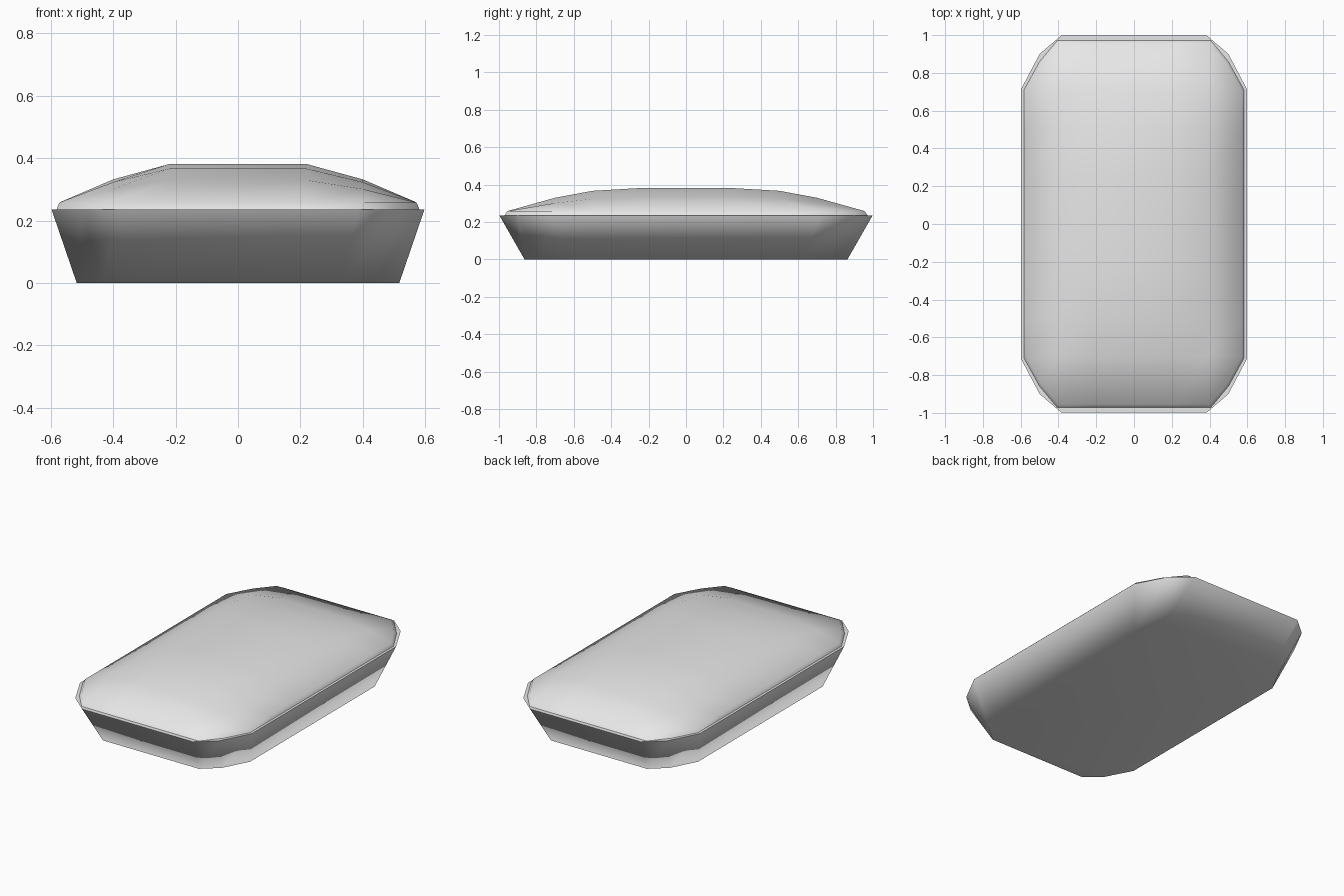
import bpy
import bmesh

cube = bpy.data.objects.get("Cube")
if cube:
    bpy.data.objects.remove(cube, do_unlink=True)

grey = bpy.data.materials.new("light grey")
grey.use_nodes = True
grey.diffuse_color = (0.8, 0.8, 0.8, 1)
grey.node_tree.nodes["Principled BSDF"].inputs["Base Color"].default_value = (0.8, 0.8, 0.8, 1)

RIM = 0.235


def finish(name, bm):
    bmesh.ops.recalc_face_normals(bm, faces=bm.faces)
    for f in bm.faces:
        f.smooth = True
    mesh = bpy.data.meshes.new(name)
    bm.to_mesh(mesh)
    bm.free()
    mesh.materials.append(grey)
    obj = bpy.data.objects.new(name, mesh)
    bpy.context.collection.objects.link(obj)
    return obj


# Tray: cut-corner outline flaring from the base up to a sharp rim
corner = [(0.597, 0.715), (0.5, 0.9), (0.385, 0.998)]
outline = []
for sx, sy in ((1, 1), (-1, 1), (-1, -1), (1, -1)):
    pts = corner if sx * sy > 0 else corner[::-1]
    outline += [(sx * x, sy * y) for x, y in pts]

bm = bmesh.new()
rings = [[bm.verts.new((x * s, y * s, z)) for x, y in outline]
         for s, z in ((0.865, 0), (1, RIM))]
for i in range(len(outline)):
    j = (i + 1) % len(outline)
    bm.faces.new((rings[0][i], rings[0][j], rings[1][j], rings[1][i]))
bm.faces.new(rings[0])
top = bm.faces.new(rings[1])
for e in top.edges:
    e.smooth = False
tray = finish("tray", bm)
mod = tray.modifiers.new("flat base shading", "WEIGHTED_NORMAL")
mod.mode = "FACE_AREA"
mod.keep_sharp = True

# Domed cushion: coarse grid whose height falls off towards every side
across = [(0.22, 1), (0.4, 0.6), (0.572, 0)]
along = [(0.25, 1), (0.5, 0.88), (0.7, 0.58), (0.955, 0)]


def both_sides(half):
    return [(-p, h) for p, h in reversed(half)] + half


bm = bmesh.new()
grid = []
for y, hy in both_sides(along):
    row = []
    for x, hx in both_sides(across):
        px, py = x, y
        if hx == 0 and hy == 0:          # pull in the four corners
            px, py = x * 0.86, y * 0.885
        row.append(bm.verts.new((px, py, 0.258 + 0.123 * hx * hy)))
    grid.append(row)
for r0, r1 in zip(grid, grid[1:]):
    for i in range(len(r0) - 1):
        bm.faces.new((r0[i], r0[i + 1], r1[i + 1], r1[i]))

# Short skirt down to the rim
border = [e for e in bm.edges if e.is_boundary]
skirt = bmesh.ops.extrude_edge_only(bm, edges=border)["geom"]
for v in (g for g in skirt if isinstance(g, bmesh.types.BMVert)):
    v.co.x *= 1.018
    v.co.y *= 1.018
    v.co.z = RIM - 0.002
finish("cushion", bm)
